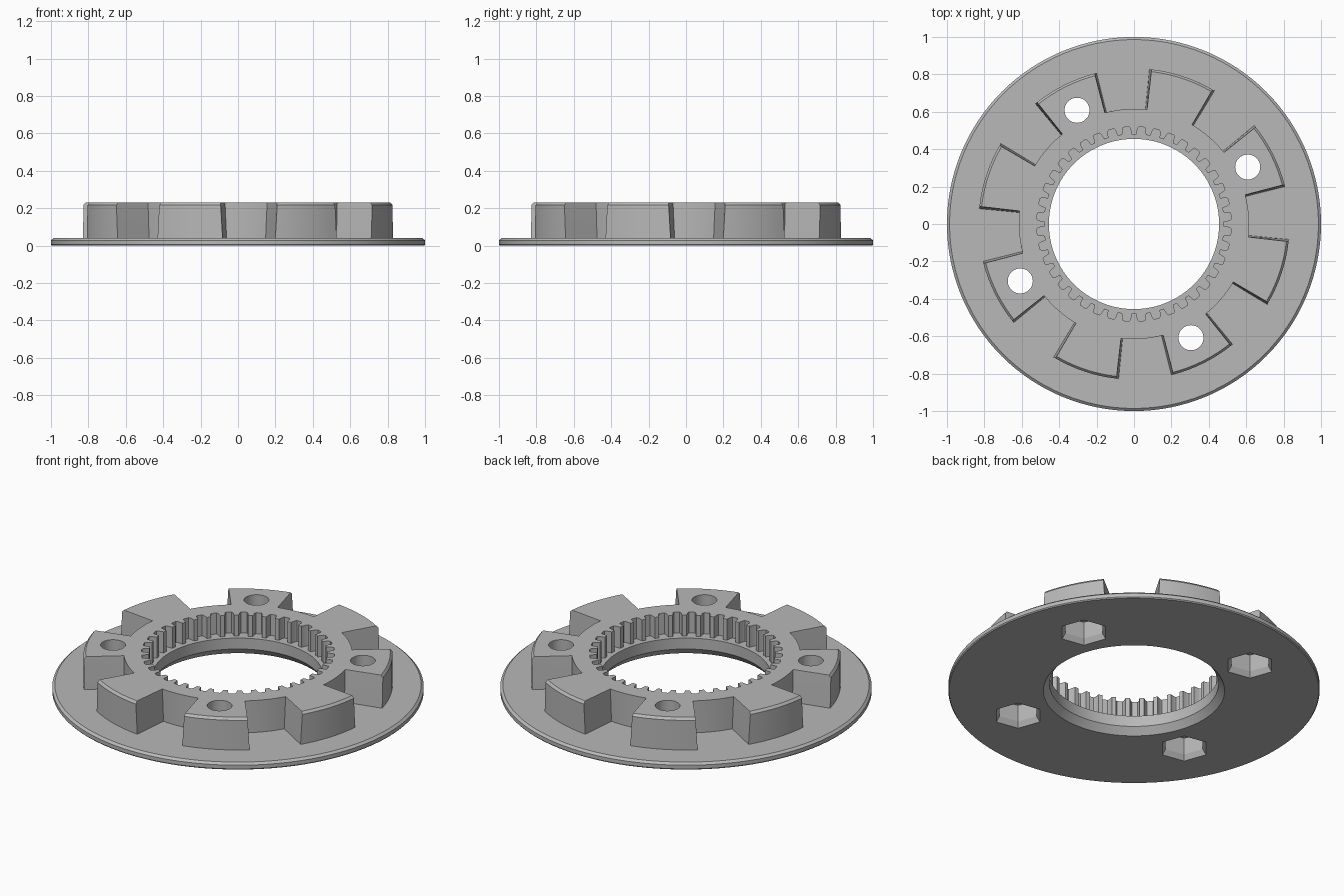
import bpy, bmesh, math
from math import cos, sin, radians, tau

cube = bpy.data.objects.get("Cube")
if cube:
    bpy.data.objects.remove(cube, do_unlink=True)

LUGS, TEETH, SEGMENTS = 8, 40, 128
HOLE_ANGLE, HOLE_CIRCLE = 26.6, 0.68

metal = bpy.data.materials.new("grey_metal")
grey = (0.48, 0.48, 0.48, 1)
metal.diffuse_color = grey
metal.use_nodes = True
metal.node_tree.nodes["Principled BSDF"].inputs["Base Color"].default_value = grey


def loft(name, layers):
    """Closed solid through stacked (outline, height) layers."""
    bm = bmesh.new()
    rings = [[bm.verts.new((x, y, z)) for x, y in outline] for outline, z in layers]
    for low, high in zip(rings, rings[1:]):
        for i in range(len(low)):
            j = (i + 1) % len(low)
            bm.faces.new((low[i], low[j], high[j], high[i]))
    bm.faces.new(rings[0][::-1])
    bm.faces.new(rings[-1])
    bmesh.ops.recalc_face_normals(bm, faces=bm.faces)
    mesh = bpy.data.meshes.new(name)
    bm.to_mesh(mesh)
    bm.free()
    mesh.materials.append(metal)
    obj = bpy.data.objects.new(name, mesh)
    bpy.context.collection.objects.link(obj)
    return obj


def polar(r, degrees):
    return r * cos(radians(degrees)), r * sin(radians(degrees))


def circle(r, n=SEGMENTS, start=0, centre=(0, 0)):
    points = [polar(r, start + 360 * i / n) for i in range(n)]
    return [(x + centre[0], y + centre[1]) for x, y in points]


def crown_outline(outer, half_angle, inner=0.615, steps=8):
    """Hub circle with evenly spaced radial lugs."""
    pitch = 360 / LUGS
    points = []
    for k in range(LUGS):
        mid = HOLE_ANGLE + k * pitch
        for r, centre, half in ((outer, mid, half_angle),
                                (inner, mid + pitch / 2, pitch / 2 - half_angle)):
            points += [polar(r, centre - half + 2 * half * s / steps)
                       for s in range(steps + 1)]
    return points


def gear_outline(tip=0.48, root=0.52):
    """Opening left between inward teeth, one tooth centred at the back."""
    pitch = 360 / TEETH
    points = []
    for k in range(TEETH):
        gap = 90 + (k + 0.5) * pitch
        points += [polar(tip, gap - 0.34 * pitch), polar(root - 0.008, gap - 0.26 * pitch),
                   polar(root, gap - 0.19 * pitch), polar(root, gap + 0.19 * pitch),
                   polar(root - 0.008, gap + 0.26 * pitch), polar(tip, gap + 0.34 * pitch)]
    return points


def combine(target, tool, operation):
    mod = target.modifiers.new(operation.lower(), "BOOLEAN")
    mod.operation, mod.object, mod.solver = operation, tool, "EXACT"
    bpy.ops.object.select_all(action="DESELECT")
    bpy.context.view_layer.objects.active = target
    target.select_set(True)
    bpy.ops.object.modifier_apply(modifier=mod.name)
    bpy.data.objects.remove(tool, do_unlink=True)


# Flange plate with bevelled rim
flange = loft("lugged_ring_flange", [
    (circle(0.995), 0), (circle(1), 0.006), (circle(1), 0.028), (circle(0.986), 0.04)])

# Drafted crown of lugs with a chamfered top edge
crown = loft("lug_crown", [
    (crown_outline(0.832, 12.8), 0.02),
    (crown_outline(0.832, 12), 0.216),
    (crown_outline(0.82, 11.9), 0.23)])
combine(flange, crown, "UNION")

# Flared central bore
bore = loft("bore_cutter", [
    (circle(0.5045), -0.02), (circle(0.455), 0.04), (circle(0.455), 0.17)])
combine(flange, bore, "DIFFERENCE")

# Internal gear teeth standing on a ledge
gear = loft("gear_cutter", [(gear_outline(), 0.105), (gear_outline(), 0.3)])
combine(flange, gear, "DIFFERENCE")

# Bolt holes with chamfered hexagonal nut pockets underneath
for k in range(4):
    spot = polar(HOLE_CIRCLE, HOLE_ANGLE + 90 * k)
    pocket = loft("nut_pocket_cutter", [
        (circle(r, 6, 50, spot), z)
        for r, z in ((0.145, -0.015), (0.115, 0.03), (0.115, 0.13))])
    combine(flange, pocket, "DIFFERENCE")
    shaft = loft("bolt_hole_cutter", [
        (circle(0.067, 36, 0, spot), 0.1), (circle(0.067, 36, 0, spot), 0.3)])
    combine(flange, shaft, "DIFFERENCE")

# Smooth round walls, crisp edges
bpy.ops.object.select_all(action="DESELECT")
flange.select_set(True)
bpy.context.view_layer.objects.active = flange
bpy.ops.object.shade_smooth_by_angle(angle=radians(25))
